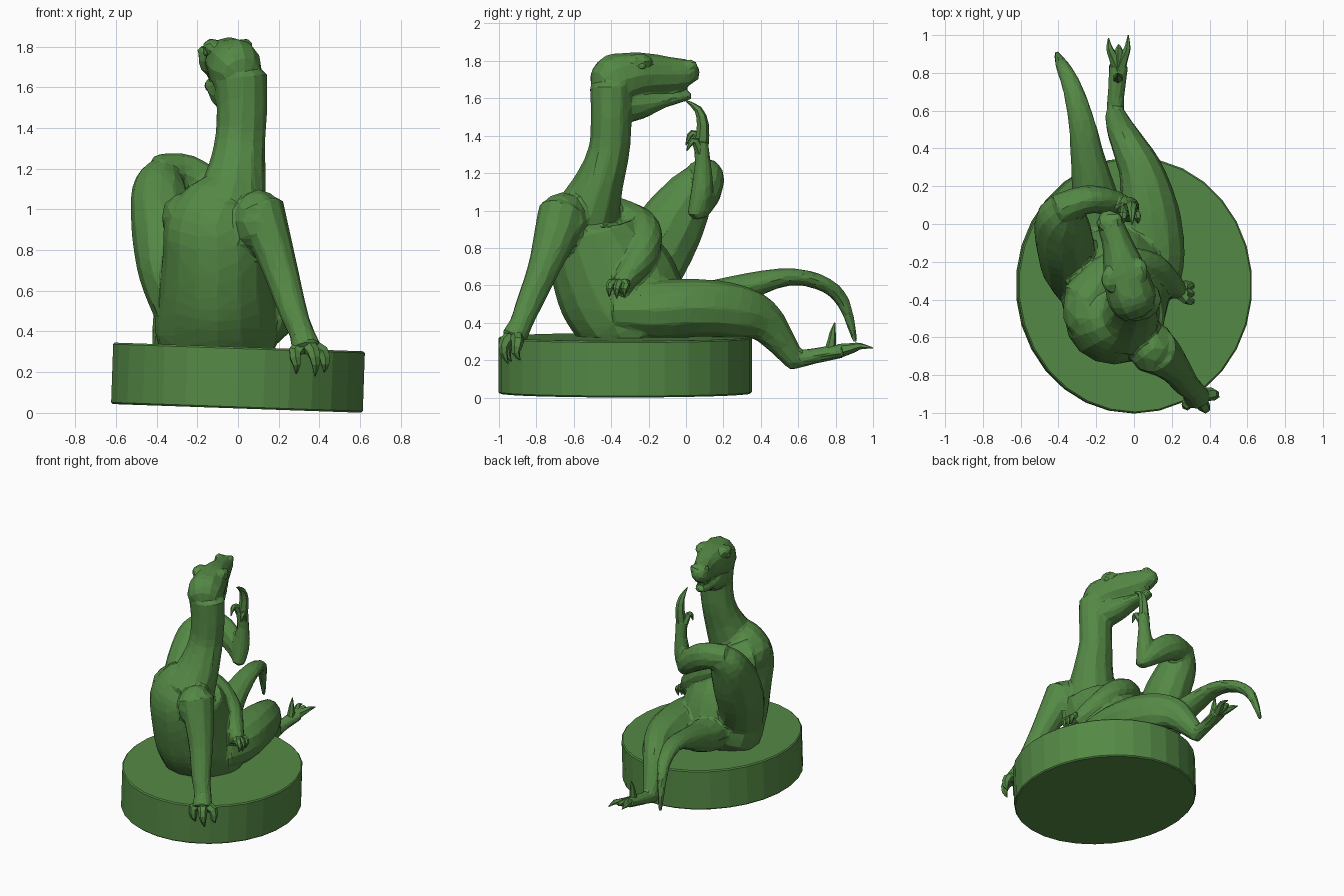
import bpy, bmesh, math
from mathutils import Vector, Matrix

X, Y, Z = Vector((1, 0, 0)), Vector((0, 1, 0)), Vector((0, 0, 1))
green = bpy.data.materials.new("green")
green.diffuse_color = (0.09, 0.25, 0.06, 1)


def tube(bm, pts, ref=Z, sides=12, steps=4):
    """Tapered tube through (x, y, z, side_radius, up_radius) points."""
    pts = [tuple(p) if len(p) == 5 else (*p, p[3]) for p in pts]
    path = []
    for i in range(len(pts) - 1):
        a, b, c, d = (pts[min(max(j, 0), len(pts) - 1)] for j in range(i - 1, i + 3))
        for s in range(steps):
            t = s / steps
            path.append([0.5 * (2*q + (r-p)*t + (2*p-5*q+4*r-w)*t*t + (3*q-p-3*r+w)*t**3)
                         for p, q, r, w in zip(a, b, c, d)])
    path.append(pts[-1])
    rings = []
    for i, p in enumerate(path):
        o = Vector(p[:3])
        tan = (Vector(path[min(i + 1, len(path) - 1)][:3]) - Vector(path[max(i - 1, 0)][:3])).normalized()
        side = tan.cross(ref).normalized()
        up = side.cross(tan)
        rings.append([bm.verts.new(o + side * p[3] * math.cos(k * math.tau / sides)
                                   + up * p[4] * math.sin(k * math.tau / sides)) for k in range(sides)])
        if i == 0:
            first = bm.verts.new(o - tan * 0.5 * min(p[3:]))
    last = bm.verts.new(o + tan * 0.5 * min(p[3:]))
    for k in range(sides):
        n = (k + 1) % sides
        for r, q in zip(rings, rings[1:]):
            bm.faces.new((r[k], r[n], q[n], q[k]))
        bm.faces.new((first, rings[0][n], rings[0][k]))
        bm.faces.new((last, rings[-1][k], rings[-1][n]))


def blob(bm, pos, size):
    m = Matrix.Translation(pos) @ Matrix.Diagonal((*size, 1))
    bmesh.ops.create_icosphere(bm, subdivisions=2, radius=1, matrix=m)


def finish(bm, name):
    bmesh.ops.recalc_face_normals(bm, faces=bm.faces)
    me = bpy.data.meshes.new(name)
    bm.to_mesh(me)
    bm.free()
    me.materials.append(green)
    ob = bpy.data.objects.new(name, me)
    bpy.context.collection.objects.link(ob)
    return ob


def digits(name, chains):
    bm = bmesh.new()
    for c in chains:
        tube(bm, c, ref=Vector((0.9, 0.1, 0.2)), sides=6, steps=2)
    finish(bm, name)


# round plinth, slightly tilted
bm = bmesh.new()
bmesh.ops.create_cone(bm, cap_ends=True, segments=30, radius1=1, radius2=1, depth=1,
                      matrix=Matrix.Translation((0, -0.325, 0.173)) @ Matrix.Rotation(math.radians(2), 4, 'Y')
                      @ Matrix.Diagonal((0.622, 0.678, 0.302, 1)))
base = finish(bm, "plinth")
bev = base.modifiers.new("edge", 'BEVEL')
bev.width, bev.limit_method, bev.angle_limit = 0.008, 'ANGLE', math.radians(50)

# one sculpted body made of overlapping muscles
bm = bmesh.new()
# torso
tube(bm, [(-.10, -.23, .33, .29, .26), (-.10, -.28, .43, .31, .31), (-.10, -.37, .6, .29, .33),
          (-.10, -.46, .78, .27, .29), (-.10, -.51, .91, .26, .24), (-.08, -.51, 1.0, .21, .18),
          (-.03, -.48, 1.08, .14, .13)], Y, 16)
# shoulder masses
blob(bm, (-.25, -.45, .96), (.13, .18, .13))
blob(bm, (.10, -.66, .94), (.13, .14, .16))
# neck
tube(bm, [(-.05, -.53, .98, .19, .18), (-.01, -.46, 1.16, .15, .13), (.01, -.41, 1.33, .125, .11),
          (.02, -.40, 1.5, .125, .11), (.01, -.40, 1.66, .135, .115)], Y)
# skull and snout
tube(bm, [(.02, -.46, 1.66, .10, .09), (-.01, -.39, 1.69, .13, .145), (-.05, -.25, 1.725, .115, .122),
          (-.09, -.1, 1.725, .08, .1), (-.13, .01, 1.73, .068, .075), (-.14, .05, 1.715, .045, .045)])
# lower jaw
tube(bm, [(-.01, -.38, 1.56, .11, .10), (-.05, -.25, 1.565, .09, .08), (-.09, -.12, 1.588, .068, .04),
          (-.12, -.03, 1.605, .05, .028), (-.135, .02, 1.615, .035, .022)])
# brows and nostrils
for s in (-1, 1):
    blob(bm, (-.05 + s * .08, -.27 + s * .022, 1.80), (.045, .07, .04))
    blob(bm, (-.13 + s * .04, .015 + s * .01, 1.775), (.03, .04, .033))
# supporting arm
tube(bm, [(.10, -.66, 1.0, .13), (.155, -.70, .86, .105, .115), (.215, -.765, .68, .085), (.27, -.84, .5, .07),
          (.31, -.88, .40, .062), (.335, -.92, .32, .075, .07)], Y)
# folded arm across the belly
tube(bm, [(-.26, -.42, .95, .14), (-.14, -.27, .92, .11), (-.02, -.22, .86, .095), (.1, -.24, .75, .085),
          (.19, -.31, .65, .065), (.245, -.36, .59, .05)])
# resting leg: thigh, shin, foot
tube(bm, [(.06, -.35, .47, .17, .14), (.1, -.15, .47, .17, .16), (.08, .08, .48, .155, .155),
          (.04, .27, .46, .12, .145), (-.02, .4, .42, .095, .12), (-.07, .5, .31, .075, .085),
          (-.1, .58, .2, .055, .058)])
tube(bm, [(-.1, .55, .195, .05), (-.095, .7, .225, .045, .042), (-.08, .84, .25, .055, .037)])
# raised leg: thigh, shin, foot
tube(bm, [(-.25, -.3, .5, .16, .18), (-.34, -.2, .7, .15, .19), (-.37, -.08, .92, .155, .18),
          (-.385, .03, 1.1, .135, .13), (-.36, .10, 1.18, .09, .09)], Y)
tube(bm, [(-.40, .07, 1.18, .09), (-.25, .13, 1.17, .1, .075), (-.11, .11, 1.08, .085, .07),
          (-.03, .07, .99, .05)], Y)
tube(bm, [(-.03, .05, .97, .045), (-.03, .085, 1.1, .06), (-.02, .09, 1.24, .045),
          (-.02, .08, 1.37, .045, .04)], Y)
# tail
tube(bm, [(-.15, -.15, .46, .16, .14), (-.2, .1, .51, .13, .11), (-.24, .32, .59, .095, .075),
          (-.28, .55, .645, .07, .047), (-.33, .73, .61, .052, .042), (-.38, .84, .51, .036, .036),
          (-.41, .905, .3, .014, .014)])
body = finish(bm, "seated_reptile_body")
rem = body.modifiers.new("merge", 'REMESH')
rem.mode, rem.voxel_size, rem.use_smooth_shade = 'VOXEL', 0.013, False
smo = body.modifiers.new("soften", 'SMOOTH')
smo.factor, smo.iterations = 0.5, 3
dec = body.modifiers.new("facets", 'DECIMATE')
dec.ratio = 0.045

# eyes
for s in (-1, 1):
    bm = bmesh.new()
    blob(bm, (-.052 + s * .1, -.265 + s * .027, 1.775), (.022, .026, .024))
    finish(bm, "eye")

# fingers of the supporting hand
digits("supporting_hand_fingers", [
    [(.335, -.91, .34, .04), (x, y, .30, .034), (x * 1.03, y - .01, .24, .022), (x * 1.02, y + .015, z, .003)]
    for x, y, z in ((.28, -.95, .195), (.37, -.965, .18), (.415, -.9, .2))])
# fingers of the folded hand
digits("folded_hand_fingers", [
    [(.24, -.36, .60, .04), (.28, y, .61, .026), (.305, y - .01, .58, .018), (.295, y - .01, z, .003)]
    for y, z in ((-.40, .54), (-.36, .53), (-.32, .54))])
# toes of the resting foot, plus lifted claw
digits("resting_foot_toes", [
    [(-.08, .82, .25, .038), (-.08 + d * .6, .89, .265, .027), (-.08 + d, .93, .275, .018), (-.08 + d * 1.1, e, .265, .003)]
    for d, e in ((-.05, .985), (0, .95), (.045, 1.0))]
    + [[(-.085, .77, .25, .03), (-.085, .78, .31, .022), (-.085, .785, .35, .016), (-.085, .795, .40, .003)]])
# toes of the raised foot
digits("raised_foot_toes", [
    [(-.02, .085, 1.36, .038), (-.01, .09, 1.46, .032), (-.01, .065, 1.54, .022), (-.01, -.005, 1.59, .003)],
    [(-.04, .08, 1.35, .03), (-.055, .05, 1.41, .022), (-.06, .02, 1.40, .016), (-.06, .0, 1.35, .003)],
    [(-.01, .08, 1.30, .03), (.015, .05, 1.37, .022), (.02, .025, 1.36, .016), (.02, .005, 1.32, .003)]])
